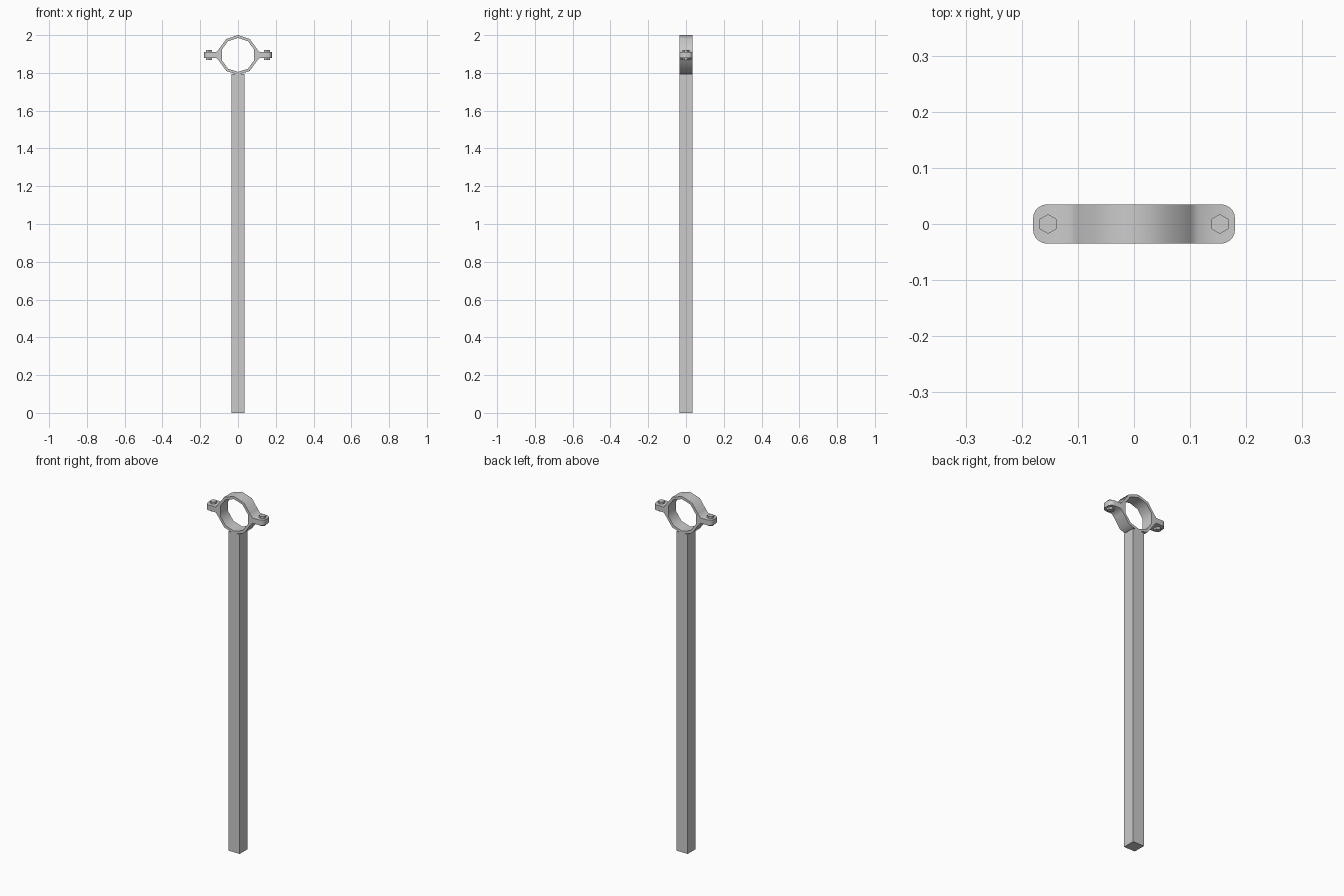
import bpy, bmesh
from math import radians, sin, cos

if "Cube" in bpy.data.objects:
    bpy.data.objects.remove(bpy.data.objects["Cube"])

CZ = 1.895          # ring centre height
HALF = 0.035        # half width of post and strap
T = 0.015           # strap thickness
R_OUT, R_IN = 0.105, 0.09
ARC = [radians(a) for a in (18, 54, 90, 126, 162)]


def add_object(name, bm):
    bmesh.ops.recalc_face_normals(bm, faces=bm.faces)
    me = bpy.data.meshes.new(name)
    bm.to_mesh(me)
    bm.free()
    ob = bpy.data.objects.new(name, me)
    bpy.context.collection.objects.link(ob)
    return ob


def clamp_half(name, s):
    # strap profile: flange, faceted arc, flange, then back along the inside
    x_in = R_IN * cos(ARC[0])
    pts = [(0.18, 0), (0.18, T), (0.115, T)]
    pts += [(R_OUT * cos(a), R_OUT * sin(a)) for a in ARC]
    pts += [(-0.115, T), (-0.18, T), (-0.18, 0), (-x_in, 0)]
    pts += [(R_IN * cos(a), R_IN * sin(a)) for a in reversed(ARC)]
    pts += [(x_in, 0)]
    bm = bmesh.new()
    face = bm.faces.new([bm.verts.new((x, -HALF, CZ + s * z)) for x, z in pts])
    ext = bmesh.ops.extrude_face_region(bm, geom=[face])
    verts = [v for v in ext["geom"] if isinstance(v, bmesh.types.BMVert)]
    bmesh.ops.translate(bm, vec=(0, 2 * HALF, 0), verts=verts)
    # rounded flange ends
    ends = [e for e in bm.edges
            if all(abs(v.co.x) > 0.179 for v in e.verts)
            and abs(e.verts[0].co.y - e.verts[1].co.y) < 1e-5]
    bmesh.ops.bevel(bm, geom=ends, offset=0.025, segments=5, profile=0.5,
                    affect='EDGES')
    ob = add_object(name, bm)
    bpy.ops.object.select_all(action='DESELECT')
    ob.select_set(True)
    bpy.context.view_layer.objects.active = ob
    bpy.ops.object.shade_smooth_by_angle(angle=radians(52))


def cylinder(name, sides, radius, x, z0, z1):
    bpy.ops.mesh.primitive_cylinder_add(vertices=sides, radius=radius,
                                        depth=z1 - z0,
                                        location=(x, 0, (z0 + z1) / 2))
    bpy.context.object.name = name


# square post
bm = bmesh.new()
bmesh.ops.create_cube(bm, size=1)
for v in bm.verts:
    v.co = (v.co.x * 2 * HALF, v.co.y * 2 * HALF, (v.co.z + 0.5) * 1.795)
add_object("post", bm)

# two-part pipe clamp
clamp_half("clamp_upper", 1)
clamp_half("clamp_lower", -1)

# hex bolts and nuts through the flanges
for side, x in (("left", -0.153), ("right", 0.153)):
    cylinder("bolt_head_" + side, 6, 0.0175, x, CZ + T, CZ + 0.027)
    cylinder("nut_" + side, 6, 0.0175, x, CZ - 0.027, CZ - T)
